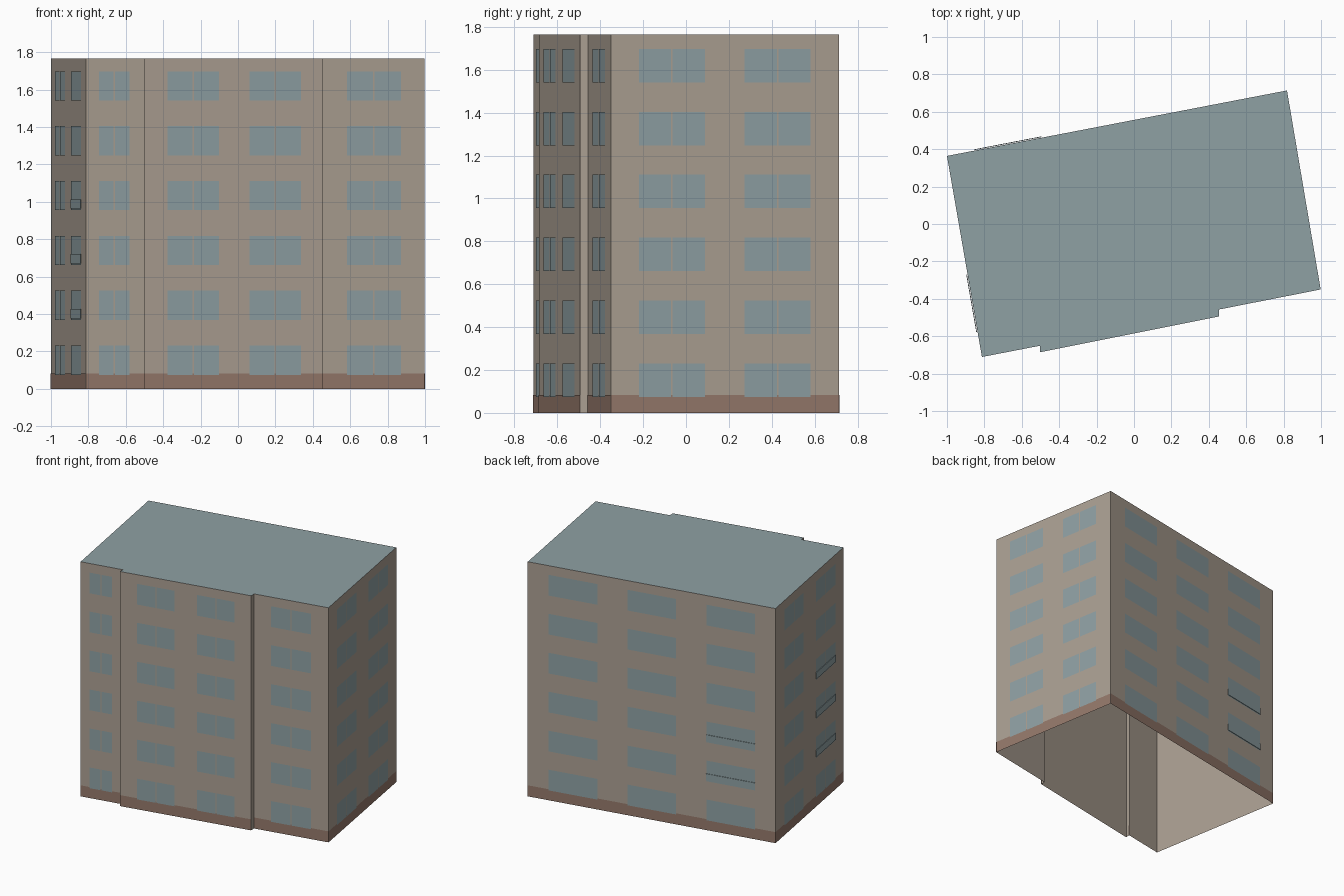
import bpy, bmesh
from mathutils import Vector

cube = bpy.data.objects.get("Cube")
if cube:
    bpy.data.objects.remove(cube, do_unlink=True)


def material(name, rgb):
    m = bpy.data.materials.new(name)
    m.use_nodes = True
    m.diffuse_color = (*rgb, 1)
    m.node_tree.nodes["Principled BSDF"].inputs["Base Color"].default_value = (*rgb, 1)
    return m


WALL = material("beige wall", (0.41, 0.35, 0.29))
GLASS = material("grey blue glass", (0.275, 0.355, 0.37))
ROOF = material("grey blue roof", (0.275, 0.355, 0.37))
PLINTH = material("brown plinth", (0.30, 0.19, 0.147))

HEIGHT = 1.765
FLOORS, PITCH = 6, 0.2933
SILL, WINDOW_HEIGHT = 0.075, 0.156
MULLION = 0.007

# Plan, anticlockwise from the left end of the front
front_left, step_left_in = Vector((-0.813, -0.711)), Vector((-0.503, -0.651))
step_left_out, step_right_out = Vector((-0.503, -0.686)), Vector((0.455, -0.494))
step_right_in, front_right = Vector((0.455, -0.457)), Vector((0.998, -0.35))
back_right, back_left = Vector((0.818, 0.714)), Vector((-1.0, 0.364))
PLAN = [front_left, step_left_in, step_left_out, step_right_out,
        step_right_in, front_right, back_right, back_left]


def finish(bm, name, mat):
    mesh = bpy.data.meshes.new(name)
    bm.to_mesh(mesh)
    bm.free()
    mesh.materials.append(mat)
    obj = bpy.data.objects.new(name, mesh)
    bpy.context.collection.objects.link(obj)
    return obj


def plate(bm, p, q, start, end, low, high, out):
    """Upright face lying just outside the wall from p to q."""
    d = (q - p).normalized()
    off = Vector((d.y, -d.x)) * out
    a, b = p.lerp(q, start) + off, p.lerp(q, end) + off
    return bm.faces.new([bm.verts.new((v.x, v.y, z)) for v, z in
                         ((a, low), (b, low), (b, high), (a, high))])


# Wall shell, open below
bm = bmesh.new()
for p, q in zip(PLAN, PLAN[1:] + PLAN[:1]):
    plate(bm, p, q, 0, 1, 0, HEIGHT, 0)
bmesh.ops.remove_doubles(bm, verts=bm.verts, dist=0.0001)
finish(bm, "walls", WALL)

# Flat roof
bm = bmesh.new()
bm.faces.new([bm.verts.new((v.x, v.y, HEIGHT)) for v in PLAN])
finish(bm, "roof", ROOF)

# Each wall with the start and end of its window columns, and whether panes are split
FACADES = {
    "front_left": (front_left, step_left_in, [(0.22, 0.75)], True),
    "front_middle": (step_left_out, step_right_out, [(0.132, 0.418), (0.59, 0.875)], True),
    "front_right": (step_right_in, front_right, [(0.232, 0.765)], True),
    "right_side": (front_right, back_right, [(0.122, 0.411), (0.586, 0.875)], True),
    "back": (back_right, back_left, [(0.085, 0.282), (0.403, 0.6), (0.722, 0.919)], False),
    "left_side": (back_left, front_left, [(0.125, 0.41), (0.59, 0.875)], True),
}

for name, (p, q, columns, split) in FACADES.items():
    # Plinth band
    bm = bmesh.new()
    plate(bm, p, q, 0, 1, 0, 0.083, 0.0015)
    finish(bm, name + "_plinth", PLINTH)

    # Window panes
    bm = bmesh.new()
    gap = MULLION / 2 / (q - p).length
    for start, end in columns:
        middle = (start + end) / 2
        panes = [(start, middle - gap), (middle + gap, end)] if split else [(start, end)]
        for floor in range(FLOORS):
            low = SILL + floor * PITCH
            for a, b in panes:
                plate(bm, p, q, a, b, low, low + WINDOW_HEIGHT, 0.003)
    finish(bm, name + "_windows", GLASS)

# Shallow panels over the lower part of a few windows
for name, floors in (("back", (1, 2)), ("left_side", (1, 2, 3))):
    p, q, columns, _ = FACADES[name]
    start, end = columns[-1]
    bm = bmesh.new()
    for floor in floors:
        low = SILL + floor * PITCH + 0.008
        face = plate(bm, p, q, start, end, low, low + 0.05, 0.003)
        d = (q - p).normalized()
        new = bmesh.ops.extrude_face_region(bm, geom=[face])["geom"]
        verts = [v for v in new if isinstance(v, bmesh.types.BMVert)]
        bmesh.ops.translate(bm, verts=verts, vec=Vector((d.y, -d.x, 0)) * 0.004)
    finish(bm, name + "_window_panels", GLASS)
